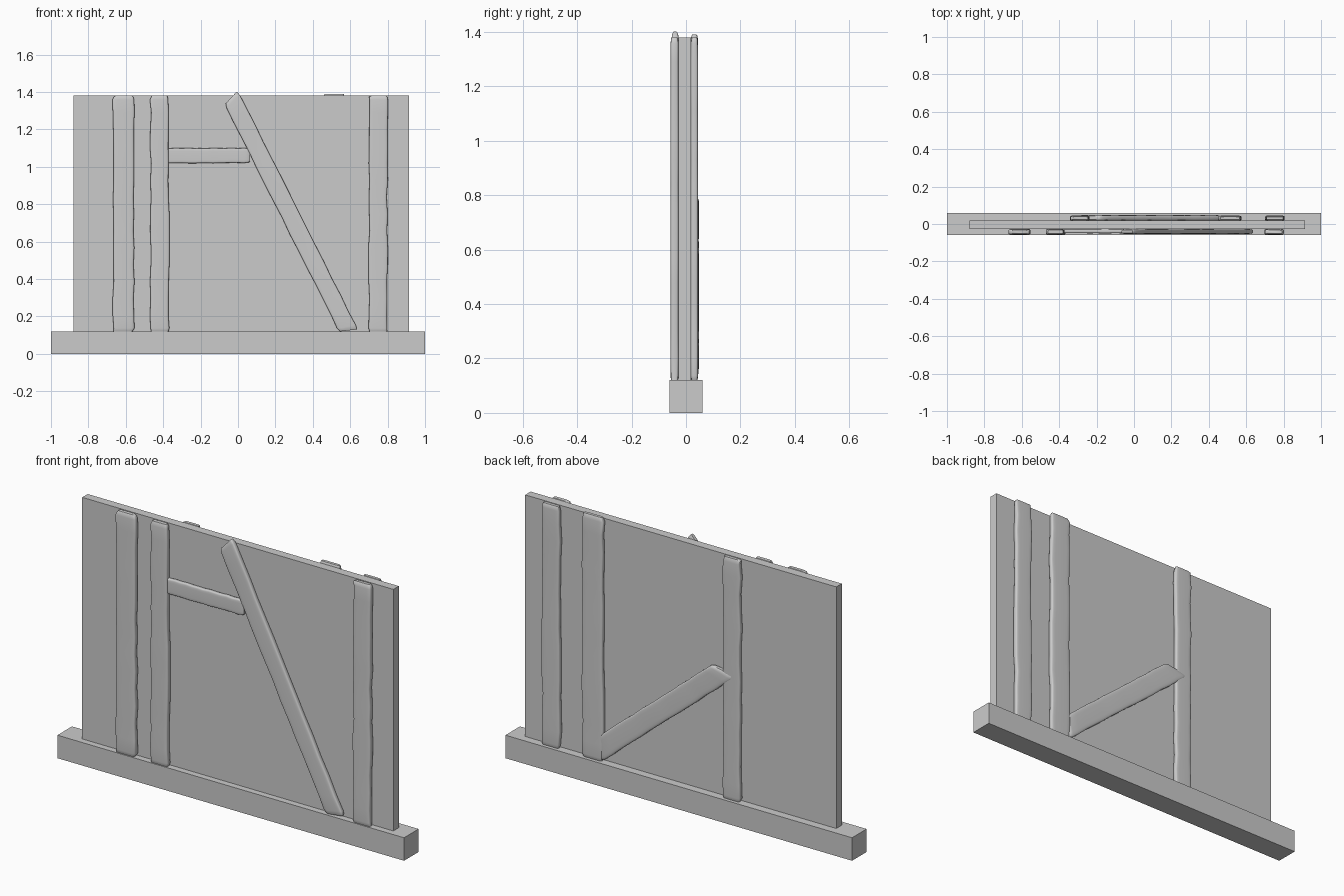
import bpy, bmesh, math, random
from mathutils import Vector

if "Cube" in bpy.data.objects:
    bpy.data.objects.remove(bpy.data.objects["Cube"])

random.seed(4)


def box(name, lo, hi):
    bm = bmesh.new()
    bmesh.ops.create_cube(bm, size=1)
    for v in bm.verts:
        v.co = [lo[i] + (v.co[i] + 0.5) * (hi[i] - lo[i]) for i in range(3)]
    me = bpy.data.meshes.new(name)
    bm.to_mesh(me)
    bm.free()
    ob = bpy.data.objects.new(name, me)
    bpy.context.collection.objects.link(ob)


def spow(v, p):
    return math.copysign(abs(v) ** p, v)


# Hewn timber: rounded-rectangle rings along a line in the wall plane,
# with slightly uneven edges and softened ends
def timber(name, start, end, width, y_lo, y_hi, wobble=0.004, skew=0.0):
    a, b = Vector((start[0], 0, start[1])), Vector((end[0], 0, end[1]))
    length = (b - a).length
    along = (b - a).normalized()
    side = Vector((along.z, 0, -along.x))
    mid, half = (y_lo + y_hi) / 2, (y_hi - y_lo) / 2
    ends = [(0, 0.84, 0.6), (0.006, 0.93, 0.85), (0.022, 1, 0.97)]
    rings = list(ends)
    rings += [(length * i / 14, 1, 1) for i in range(1, 14)]
    rings += [(length - d, w, h) for d, w, h in reversed(ends)]
    bm = bmesh.new()
    loops = []
    for d, ws, hs in rings:
        left, right = (random.uniform(-wobble, wobble) for _ in range(2))
        bulge = random.uniform(0.92, 1.0)
        loop = []
        for k in range(20):
            t = math.tau * (k + 0.5) / 20
            u, w = spow(math.cos(t), 0.3), spow(math.sin(t), 0.4)
            off = u * width / 2 * ws + (right if u > 0 else left)
            shift = skew * u * (1 - 2 * d / length)   # slanted cut at the ends
            p = a + along * (d + shift) + side * off
            p.y = mid + w * half * hs * bulge
            loop.append(bm.verts.new(p))
        loops.append(loop)
    for r, s in zip(loops, loops[1:]):
        for k in range(20):
            bm.faces.new((r[k], r[(k + 1) % 20], s[(k + 1) % 20], s[k]))
    bm.faces.new(loops[0][::-1])
    bm.faces.new(loops[-1])
    bmesh.ops.recalc_face_normals(bm, faces=bm.faces)
    me = bpy.data.meshes.new(name)
    bm.to_mesh(me)
    bm.free()
    ob = bpy.data.objects.new(name, me)
    bpy.context.collection.objects.link(ob)
    bpy.ops.object.select_all(action='DESELECT')
    ob.select_set(True)
    bpy.context.view_layer.objects.active = ob
    bpy.ops.object.shade_smooth_by_angle(angle=math.radians(40))


# Sill beam and plaster wall panel
box("sill_beam", (-1, -0.06, 0), (1, 0.06, 0.12))
box("wall_panel", (-0.88, -0.027, 0.12), (0.915, 0.018, 1.38))

# Front posts
F = (-0.058, -0.026)
for i, (x, w) in enumerate([(-0.612, 0.112), (-0.419, 0.098), (0.749, 0.098)]):
    timber(f"front_post_{i + 1}", (x, 0.115), (x, 1.38), w, *F)

# Front brace and short rail
timber("front_brace", (0.59, 0.125), (-0.036, 1.37), 0.095, -0.054, -0.026, 0.002, skew=-0.015)
timber("front_rail", (-0.40, 1.06), (0.065, 1.06), 0.08, -0.05, -0.026, 0.002)

# Back posts
B = (0.017, 0.045)
for i, (x, w, top) in enumerate([(-0.29, 0.098, 1.38), (0.513, 0.12, 1.39), (0.753, 0.1, 1.38)]):
    timber(f"back_post_{i + 1}", (x, 0.115), (x, top), w, *B)

# Back brace
timber("back_brace", (0.46, 0.19), (-0.245, 0.78), 0.11, 0.018, 0.048, 0.002, skew=0.04)
